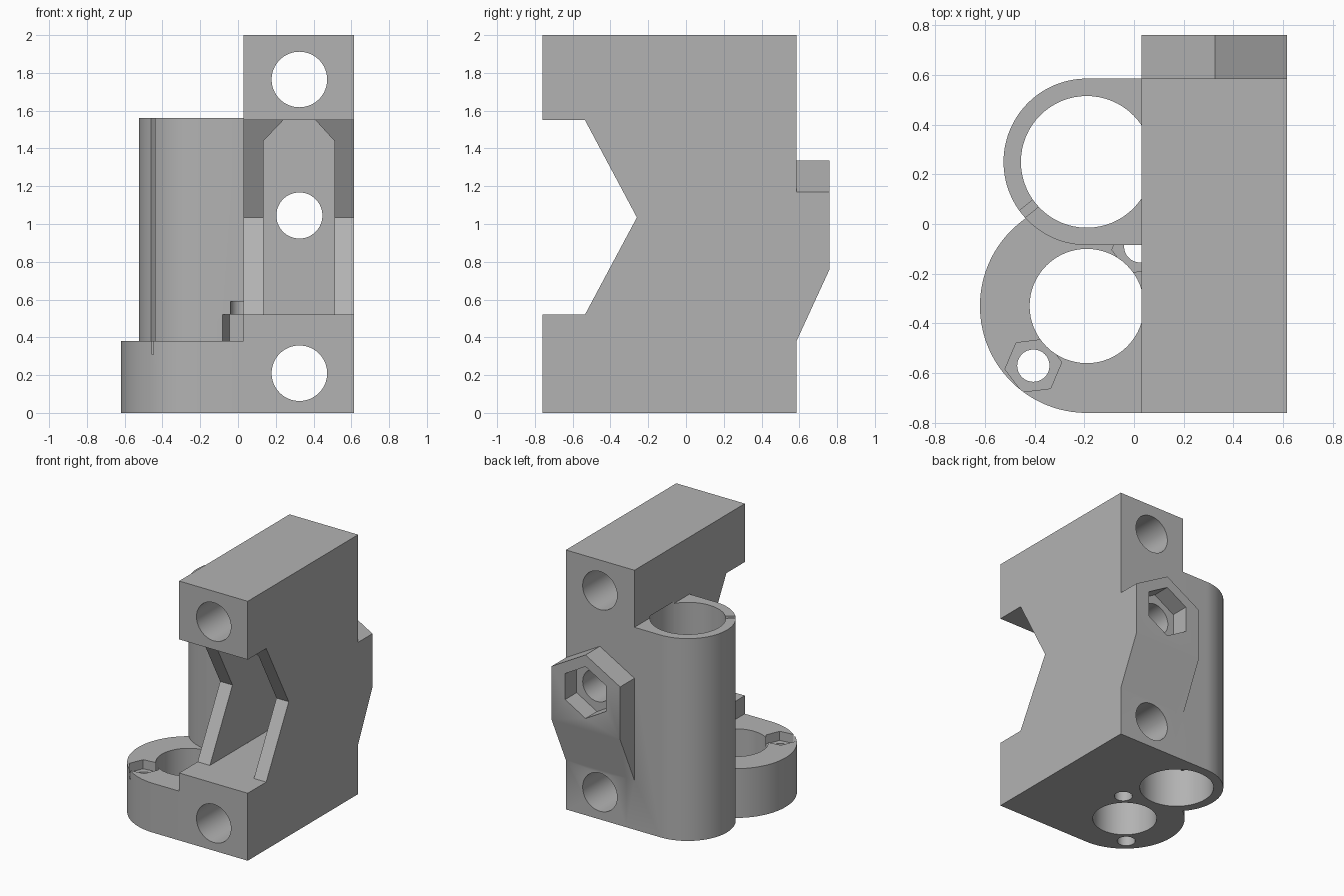
import bpy, bmesh, math
from mathutils import Vector

if "Cube" in bpy.data.objects:
    bpy.data.objects.remove(bpy.data.objects["Cube"], do_unlink=True)

grey = bpy.data.materials.new("plain_grey")
grey.use_nodes = True
grey.diffuse_color = (0.45, 0.45, 0.45, 1)
grey.node_tree.nodes["Principled BSDF"].inputs["Base Color"].default_value = (0.45, 0.45, 0.45, 1)


def prism(name, pts, axis, lo, hi):
    """Extrude a 2D outline along an axis; the outline uses the two other axes in order."""
    place = {"x": lambda a, b, t: (t, a, b),
             "y": lambda a, b, t: (a, t, b),
             "z": lambda a, b, t: (a, b, t)}[axis]
    bm = bmesh.new()
    face = bm.faces.new([bm.verts.new(place(a, b, lo)) for a, b in pts])
    moved = bmesh.ops.extrude_face_region(bm, geom=[face])["geom"]
    bmesh.ops.translate(bm, verts=[v for v in moved if isinstance(v, bmesh.types.BMVert)],
                        vec=Vector(place(0, 0, hi - lo)))
    bmesh.ops.recalc_face_normals(bm, faces=bm.faces)
    mesh = bpy.data.meshes.new(name)
    bm.to_mesh(mesh)
    bm.free()
    mesh.materials.append(grey)
    obj = bpy.data.objects.new(name, mesh)
    bpy.context.collection.objects.link(obj)
    return obj


def arc(cx, cy, r, start=0, sweep=360, n=64):
    count = n if sweep == 360 else n + 1
    angles = [math.radians(start + sweep * i / n) for i in range(count)]
    return [(cx + r * math.cos(a), cy + r * math.sin(a)) for a in angles]


def combine(target, tool, operation):
    mod = target.modifiers.new("combine", "BOOLEAN")
    mod.operation, mod.solver, mod.object = operation, "EXACT", tool
    bpy.context.view_layer.objects.active = target
    bpy.ops.object.modifier_apply(modifier=mod.name)
    bpy.data.objects.remove(tool, do_unlink=True)


def d_shape(cx, cy, r, right):
    """Half circle on the left, straight sides running right into the block."""
    return arc(cx, cy, r, 90, 180) + [(right, cy - r), (right, cy + r)]


LEFT, RIGHT, FRONT, BACK = 0.03, 0.615, -0.76, 0.585
MID = 0.325
TUBE = (-0.19, 0.25)
BASE = (-0.19, -0.33)

# Main block with rounded base and tall bearing tube
bracket = prism("bracket_body", [(LEFT, FRONT), (RIGHT, FRONT), (RIGHT, BACK), (LEFT, BACK)], "z", 0, 2)
combine(bracket, prism("base", d_shape(*BASE, 0.43, 0.1), "z", 0, 0.38), "UNION")
combine(bracket, prism("tube", d_shape(*TUBE, 0.335, 0.1), "z", 0, 1.56), "UNION")

# Nut boss on the back, pointed on top and sloped below
boss = prism("nut_boss", [(0.5, 0.38), (BACK, 0.38), (0.76, 0.76), (0.76, 1.4), (0.5, 1.4)],
             "x", LEFT, RIGHT)
roof = [(-0.2, 0.2), (0.85, 0.2), (0.85, 1.036), (MID, 1.335), (-0.2, 1.036)]
combine(boss, prism("roof", roof, "y", 0.4, 0.9), "INTERSECT")
combine(bracket, boss, "UNION")

# V notch and belt slot in the front
notch = [(-1, 0.52), (-0.535, 0.52), (-0.26, 1.035), (-0.535, 1.55), (-1, 1.55)]
combine(bracket, prism("notch", notch, "x", -0.01, 0.8), "DIFFERENCE")
slot = [(0.135, 0.52), (0.51, 0.52), (0.51, 1.44), (0.41, 1.55), (0.24, 1.55), (0.135, 1.44)]
combine(bracket, prism("slot", slot, "y", -0.9, 0.4), "DIFFERENCE")

# Cross holes from front to back
for z, r in ((0.21, 0.147), (1.765, 0.147), (1.045, 0.122)):
    combine(bracket, prism("cross_hole", arc(MID, z, r), "y", -1, 1), "DIFFERENCE")
combine(bracket, prism("back_nut", arc(MID, 1.045, 0.2, 30, n=6), "y", 0.62, 1), "DIFFERENCE")

# Bearing bore, base bore and the tube's slit
combine(bracket, prism("tube_bore", arc(*TUBE, 0.265), "z", -0.1, 1.575), "DIFFERENCE")
combine(bracket, prism("base_bore", arc(*BASE, 0.23), "z", -0.1, 0.39), "DIFFERENCE")
out = Vector((math.cos(math.radians(219)), math.sin(math.radians(219))))
side = Vector((-out.y, out.x)) * 0.018
mid = Vector(TUBE)
slit = [mid + out * 0.2 + side, mid + out * 0.35 + side, mid + out * 0.35 - side, mid + out * 0.2 - side]
combine(bracket, prism("slit", slit, "z", 0.295, 1.7), "DIFFERENCE")

# Screw holes with hexagonal nut pockets on both sides of the base bore
for x, y, hex_top, hole_top in ((-0.405, -0.57, 0.6, 0.6), (0.025, -0.09, 0.52, 0.59)):
    combine(bracket, prism("nut_pocket", arc(x, y, 0.115, 7, n=6), "z", 0.31, hex_top), "DIFFERENCE")
    combine(bracket, prism("screw_hole", arc(x, y, 0.065, n=32), "z", -0.1, hole_top), "DIFFERENCE")

# Smooth the round walls, keep the edges sharp
bpy.ops.object.select_all(action="DESELECT")
bracket.select_set(True)
bpy.context.view_layer.objects.active = bracket
bpy.ops.object.shade_smooth_by_angle(angle=math.radians(25))
